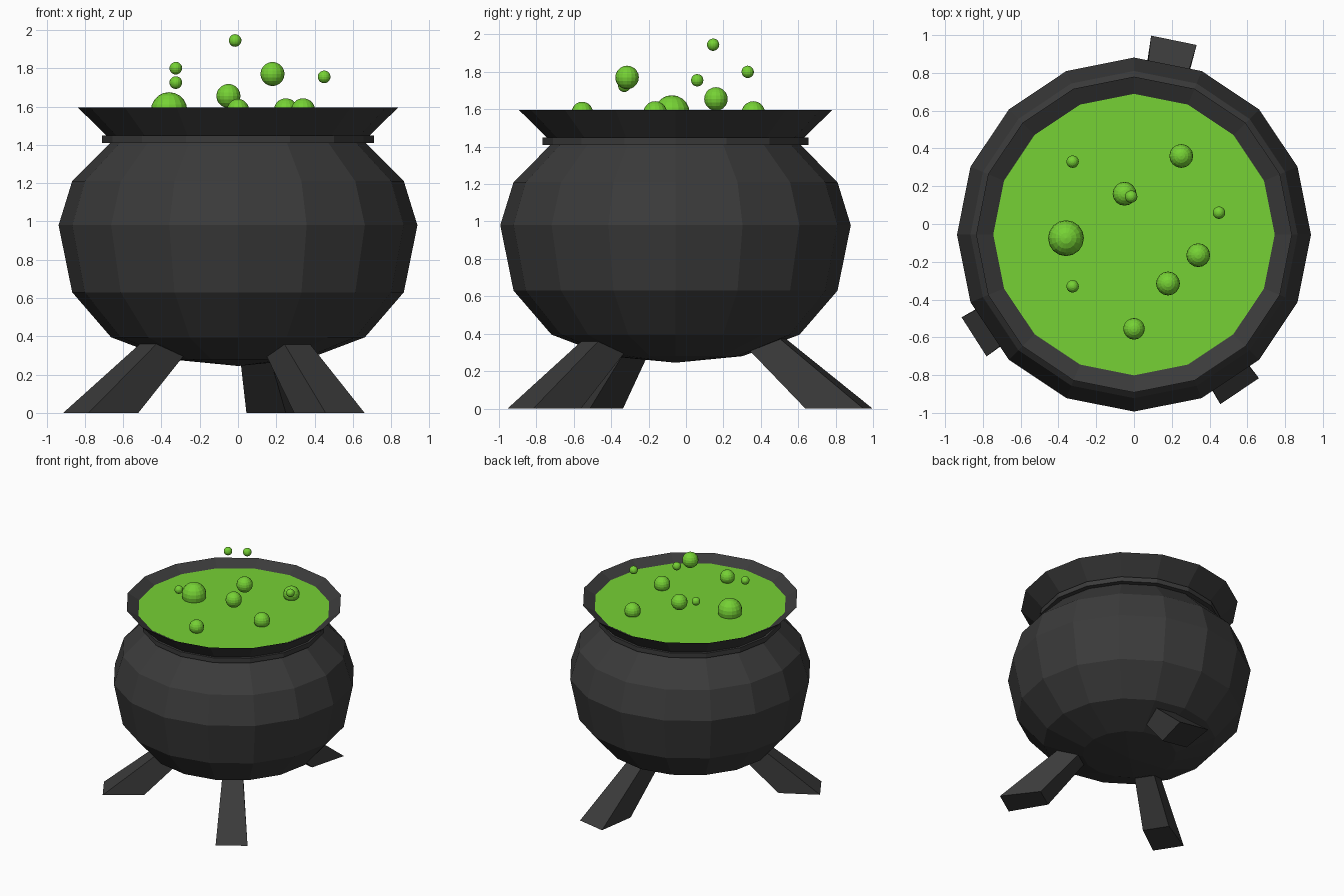
import bpy, bmesh, math
from mathutils import Vector, Matrix

if "Cube" in bpy.data.objects:
    bpy.data.objects.remove(bpy.data.objects["Cube"], do_unlink=True)

SIDES = 16
CENTRE = Vector((0, -0.056, 0))


def material(name, colour):
    mat = bpy.data.materials.new(name)
    mat.use_nodes = True
    mat.diffuse_color = (*colour, 1)
    mat.node_tree.nodes["Principled BSDF"].inputs["Base Color"].default_value = (*colour, 1)
    return mat


iron = material("charcoal iron", (0.043, 0.043, 0.043))
slime = material("green brew", (0.18, 0.64, 0.035))


def add_object(name, bm, mat, location=CENTRE):
    bmesh.ops.recalc_face_normals(bm, faces=bm.faces)
    mesh = bpy.data.meshes.new(name)
    bm.to_mesh(mesh)
    bm.free()
    mesh.materials.append(mat)
    obj = bpy.data.objects.new(name, mesh)
    obj.location = location
    bpy.context.collection.objects.link(obj)
    return obj


def lathe(name, profile, mat, closed=False):
    """Revolve (radius, height) points around the pot's axis."""
    bm = bmesh.new()
    verts = [bm.verts.new((r, 0, z)) for r, z in profile]
    pairs = list(zip(verts, verts[1:]))
    if closed:
        pairs.append((verts[-1], verts[0]))
    edges = [bm.edges.new(p) for p in pairs]
    bmesh.ops.spin(bm, geom=verts + edges, axis=(0, 0, 1), cent=(0, 0, 0),
                   angle=math.tau, steps=SIDES)
    bmesh.ops.remove_doubles(bm, verts=bm.verts, dist=0.0005)
    return add_object(name, bm, mat)


# Round belly, open at the neck
lathe("pot_body", [(0, 0.245), (0.359, 0.28), (0.663, 0.395), (0.866, 0.63),
                   (0.937, 0.98), (0.866, 1.21), (0.663, 1.415)], iron)

# Flat band around the neck
lathe("neck_band", [(0.64, 1.41), (0.71, 1.41), (0.71, 1.45), (0.64, 1.45)], iron, True)

# Flared lip, sloping inward to the brew
lathe("flared_rim", [(0.66, 1.45), (0.69, 1.45), (0.836, 1.595), (0.742, 1.543),
                     (0.66, 1.50)], iron, True)

# Liquid surface
bm = bmesh.new()
bmesh.ops.create_circle(bm, cap_ends=True, segments=SIDES, radius=0.745,
                        matrix=Matrix.Translation((0, 0, 1.546)))
brew = add_object("brew_surface", bm, slime)


# Splayed, tapering legs
def leg(name, angle, reach):
    bm = bmesh.new()
    rings = []
    # inner edge, outer edge, half widths, height
    for inner, outer, wi, wo, z in [(reach - 0.32, reach, 0.105, 0.123, 0),
                                    (reach - 0.77, reach - 0.56, 0.065, 0.07, 0.45)]:
        rings.append([bm.verts.new(p) for p in
                      [(inner, -wi, z), (outer, -wo, z), (outer, wo, z), (inner, wi, z)]])
    low, high = rings
    bm.faces.new(low)
    bm.faces.new(high)
    for i in range(4):
        j = (i + 1) % 4
        bm.faces.new([low[i], low[j], high[j], high[i]])
    add_object(name, bm, iron).rotation_euler.z = math.radians(angle)


leg("back_leg", 78.4, 1.05)
leg("front_right_leg", 212.6, 1.005)
leg("front_left_leg", -56, 1.0)

# Bubbles: x, y, z, radius
bubbles = {
    "floating_bubble": [(-0.015, 0.145, 1.945, 0.033), (-0.325, 0.33, 1.80, 0.033),
                        (-0.325, -0.33, 1.725, 0.033), (0.45, 0.06, 1.755, 0.033),
                        (0.18, -0.315, 1.77, 0.063), (-0.05, 0.16, 1.655, 0.063)],
    "surface_bubble": [(-0.36, -0.075, 1.58, 0.095), (0.34, -0.165, 1.58, 0.063),
                       (0.25, 0.36, 1.58, 0.063), (0, -0.555, 1.583, 0.057)],
}
for name, items in bubbles.items():
    for x, y, z, r in items:
        bm = bmesh.new()
        bmesh.ops.create_uvsphere(bm, u_segments=16, v_segments=10, radius=r)
        add_object(name, bm, slime, (x, y, z))
